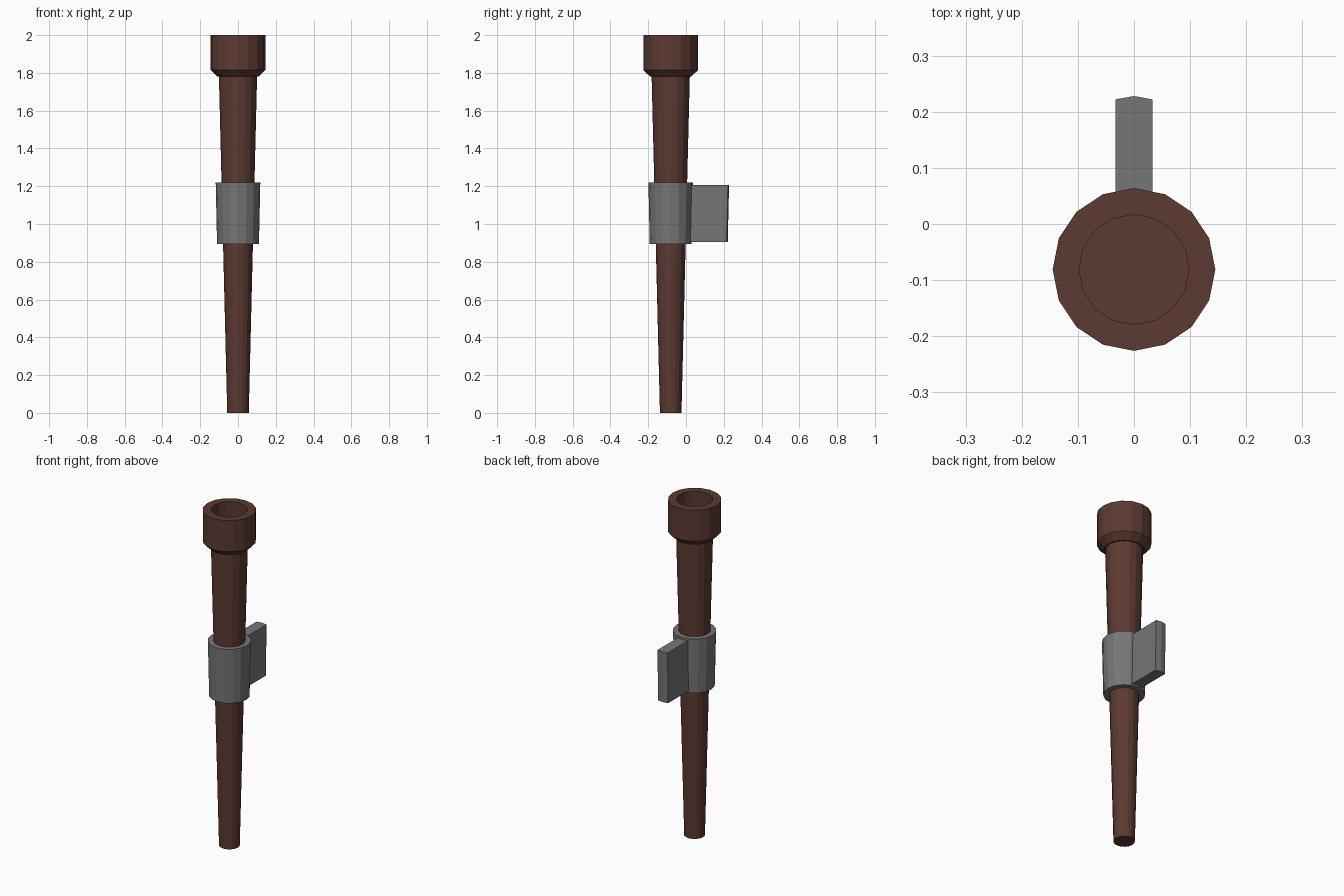
import bpy, bmesh, math

if "Cube" in bpy.data.objects:
    bpy.data.objects.remove(bpy.data.objects["Cube"])

AXIS_Y = -0.081
SIDES = 16


def material(name, color):
    m = bpy.data.materials.new(name)
    m.diffuse_color = (*color, 1)
    m.use_nodes = True
    m.node_tree.nodes["Principled BSDF"].inputs["Base Color"].default_value = m.diffuse_color
    return m


def finish(name, bm, mat):
    bmesh.ops.recalc_face_normals(bm, faces=bm.faces)
    mesh = bpy.data.meshes.new(name)
    bm.to_mesh(mesh)
    bm.free()
    mesh.materials.append(mat)
    obj = bpy.data.objects.new(name, mesh)
    bpy.context.collection.objects.link(obj)
    return obj


def lathe(name, profile, mat, closed=False):
    """Revolve (radius, z) points; open profiles are capped at both ends."""
    bm = bmesh.new()
    rings = []
    for r, z in profile:
        rings.append([bm.verts.new((r * math.cos(a), AXIS_Y + r * math.sin(a), z))
                      for a in (math.tau * i / SIDES for i in range(SIDES))])
    pairs = list(zip(rings, rings[1:]))
    if closed:
        pairs.append((rings[-1], rings[0]))
    else:
        bm.faces.new(rings[0])
        bm.faces.new(rings[-1])
    for low, high in pairs:
        for i in range(SIDES):
            j = (i + 1) % SIDES
            bm.faces.new((low[i], low[j], high[j], high[i]))
    return finish(name, bm, mat)


wood = material("dark_wood", (0.107, 0.042, 0.032))
metal = material("grey_metal", (0.18, 0.18, 0.18))

# Tapered shaft with flared, hollow cup on top
lathe("torch_shaft", [(0.057, 0), (0.101, 1.78), (0.108, 1.78), (0.145, 1.815),
                      (0.145, 2.0), (0.098, 2.0), (0.098, 1.82)], wood)

# Holder collar around the shaft
lathe("holder_collar", [(0.111, 0.895), (0.118, 1.22), (0.084, 1.22), (0.076, 0.895)],
      metal, closed=True)

# Wall bracket: slightly pointed plate, leaning with the collar taper
bm = bmesh.new()
levels = []
for z, lean in ((0.905, -0.007), (1.207, 0)):
    outline = [(-0.033, 0.015), (0.033, 0.015), (0.033, 0.222 + lean),
               (0, 0.228 + lean), (-0.033, 0.222 + lean)]
    levels.append([bm.verts.new((x, y, z)) for x, y in outline])
for level in levels:
    bm.faces.new(level)
for i in range(5):
    j = (i + 1) % 5
    bm.faces.new((levels[0][i], levels[0][j], levels[1][j], levels[1][i]))
finish("wall_bracket", bm, metal)
